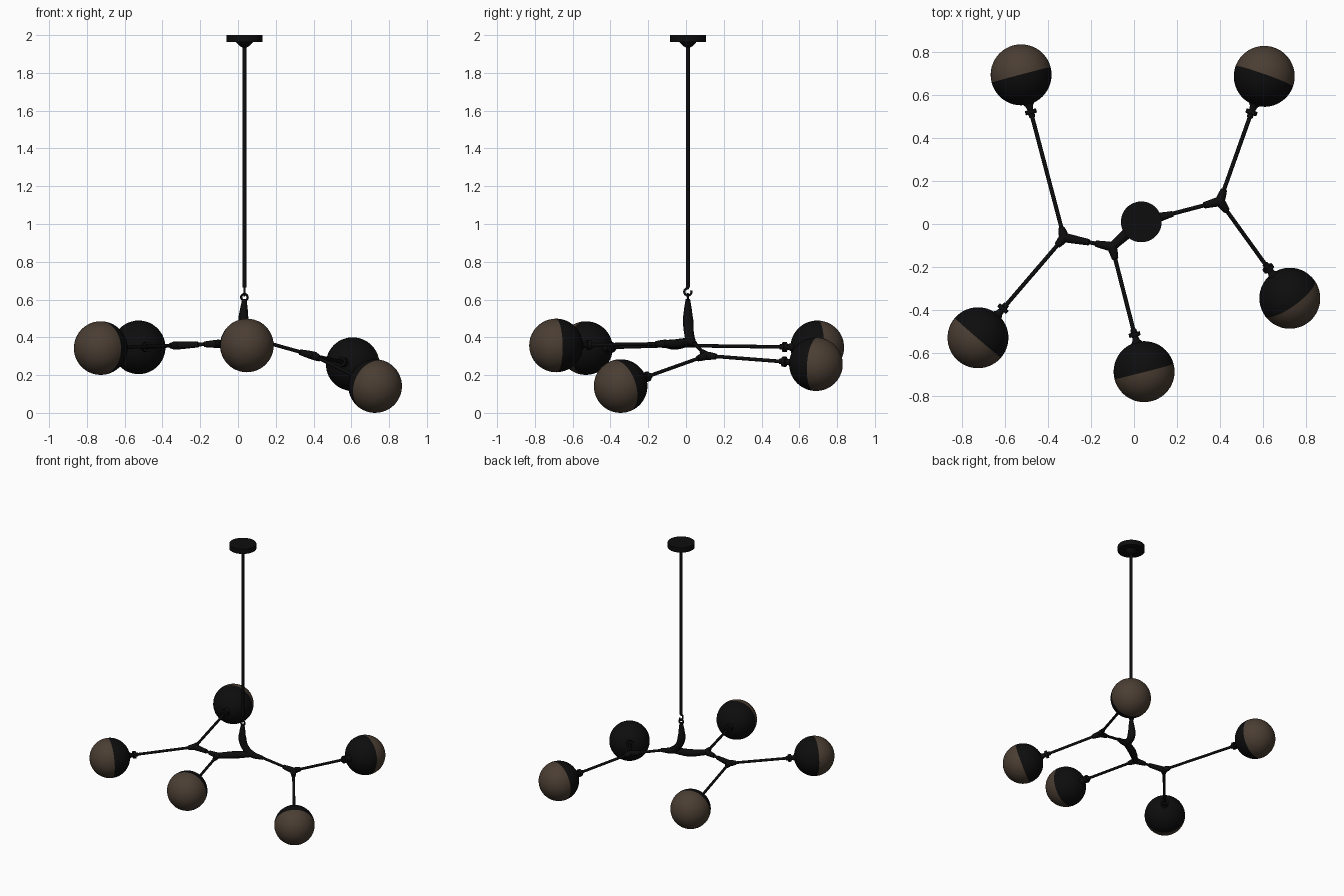
import bpy, math
from mathutils import Vector

if "Cube" in bpy.data.objects:
    bpy.data.objects.remove(bpy.data.objects["Cube"])

def material(name, color):
    m = bpy.data.materials.new(name)
    m.diffuse_color = color
    m.use_nodes = True
    m.node_tree.nodes["Principled BSDF"].inputs["Base Color"].default_value = m.diffuse_color
    return m

BLACK = material("black_metal", (0.004, 0.004, 0.004, 1))
BROWN = material("brown_glass", (0.07, 0.048, 0.033, 1))

def lathe(name, origin, direction, profile, mat=BLACK, n=24, angle=35):
    """Revolve (radius, distance) pairs around an axis through origin."""
    q = Vector(direction).to_track_quat('Z', 'Y')
    verts, rings, faces = [], [], []
    for r, h in profile:
        count = 1 if r == 0 else n
        rings.append([len(verts) + i for i in range(count)])
        for i in range(count):
            a = 2 * math.pi * i / n
            verts.append(Vector(origin) + q @ Vector((r * math.cos(a), r * math.sin(a), h)))
    for lo, hi in zip(rings, rings[1:]):
        for i in range(n):
            j = (i + 1) % n
            ids = [lo[i % len(lo)], lo[j % len(lo)], hi[j % len(hi)], hi[i % len(hi)]]
            faces.append(list(dict.fromkeys(ids)))
    for ring, flip in ((rings[0], True), (rings[-1], False)):
        if len(ring) > 1:
            faces.append(ring[::-1] if flip else ring)
    me = bpy.data.meshes.new(name)
    me.from_pydata(verts, [], faces)
    me.materials.append(mat)
    ob = bpy.data.objects.new(name, me)
    bpy.context.collection.objects.link(ob)
    bpy.ops.object.select_all(action='DESELECT')
    ob.select_set(True)
    bpy.context.view_layer.objects.active = ob
    bpy.ops.object.shade_smooth_by_angle(angle=math.radians(angle))
    return ob

def tube(name, points, depth):
    """Smooth tube through (x, y, z, radius) points."""
    cu = bpy.data.curves.new(name, 'CURVE')
    cu.dimensions = '3D'
    cu.bevel_depth = depth
    cu.bevel_resolution = 4
    cu.use_fill_caps = True
    sp = cu.splines.new('BEZIER')
    sp.bezier_points.add(len(points) - 1)
    for bp, (x, y, z, r) in zip(sp.bezier_points, points):
        bp.co = (x, y, z)
        bp.radius = r / depth
        bp.handle_left_type = bp.handle_right_type = 'AUTO'
    cu.materials.append(BLACK)
    ob = bpy.data.objects.new(name, cu)
    bpy.context.collection.objects.link(ob)
    return ob

def rod(name, a, b, r=0.0095):
    d = Vector(b) - Vector(a)
    lathe(name, a, d, [(r, 0), (r, d.length)], n=16)

def sleeve(name, a, b, length):
    lathe(name, a, Vector(b) - Vector(a),
          [(0.022, 0), (0.021, 0.02), (0.015, length - 0.003), (0.012, length)], n=16)

# Frame nodes and globe centres
A = Vector((-0.326, -0.063, 0.357))
B = Vector((-0.102, -0.106, 0.366))
C = Vector((0.095, 0.026, 0.382))
D = Vector((0.40, 0.106, 0.303))
R = 0.142
globes = [("back_left", A, (-0.526, 0.695, 0.347), 0.05),
          ("front_left", A, (-0.727, -0.53, 0.343), 0.05),
          ("front_middle", B, (0.047, -0.688, 0.357), 0.06),
          ("back_right", D, (0.607, 0.688, 0.258), 0.06),
          ("front_right", D, (0.726, -0.346, R), 0.06)]

# Ceiling plate and drop rod
top = (0.034, 0.01, 0)
lathe("ceiling_plate", top, (0, 0, 1),
      [(0.012, 1.935), (0.025, 1.942), (0.045, 1.963), (0.095, 1.963), (0.095, 2.0)], n=48)
rod("drop_rod", (0.034, 0.01, 0.665), (0.034, 0.01, 1.95), 0.0105)

# Open hook on the rod and the ring it carries
hook = [(0.034, 0.01, 0.668, 0.006)]
for i in range(9):
    t = math.radians(90 + i * 36)
    hook.append((0.034, 0.01 + 0.019 * math.cos(t), 0.641 + 0.019 * math.sin(t), 0.006))
tube("rod_hook", hook, 0.006)
bpy.ops.mesh.primitive_torus_add(location=(0.034, 0.01, 0.612), rotation=(math.pi / 2, 0, 0),
                                 major_radius=0.017, minor_radius=0.006,
                                 major_segments=24, minor_segments=10)
ring = bpy.context.object
ring.name = "hanging_ring"
ring.data.materials.append(BLACK)
bpy.ops.object.shade_smooth_by_angle()

# Curved branch-like body
tube("central_stem", [(0.034, 0.01, 0.602, 0.012), (0.031, 0.01, 0.545, 0.021),
                      (0.030, 0.011, 0.49, 0.028), (0.048, 0.015, 0.43, 0.026),
                      (*C, 0.025), (0.18, 0.047, 0.365, 0.014)], 0.025)
tube("left_stem", [(*C, 0.023), (-0.01, -0.028, 0.367, 0.027), (*B, 0.02)], 0.025)

# Backbone rods and their sleeves
rod("left_spine", A, B)
rod("right_spine", (0.16, 0.043, 0.37), D)
sleeve("left_spine_sleeve", A, B, 0.12)
sleeve("middle_spine_sleeve", B, A, 0.08)
sleeve("right_spine_sleeve", D, C, 0.08)
for name, p in (("left", A), ("middle", B), ("right", D)):
    arc = [math.radians(-90 + 22.5 * i) for i in range(9)]
    lathe(name + "_joint", p, (0, 0, 1),
          [(0.022 * max(0, math.cos(t)) if abs(t) < 1.57 else 0, 0.022 * math.sin(t)) for t in arc])

# Arms with collars and two-tone globes
for name, node, centre, length in globes:
    centre = Vector(centre)
    d = (centre - node).normalized()
    rod(name + "_arm", node, centre - d * (R - 0.01))
    sleeve(name + "_arm_sleeve", node, centre, length)
    lathe(name + "_collar", centre, -d,
          [(0.03, R - 0.008), (0.018, R + 0.008), (0.014, 0.168), (0.027, 0.169),
           (0.027, 0.188), (0.015, 0.189), (0.014, 0.205)])
    half = [(R * math.cos(math.radians(7.5 * i)) if i < 12 else 0,
             R * math.sin(math.radians(7.5 * i))) for i in range(13)]
    lathe(name + "_globe_outer", centre, d, half, BROWN, 48)
    lathe(name + "_globe_inner", centre, -d, half, BLACK, 48)
